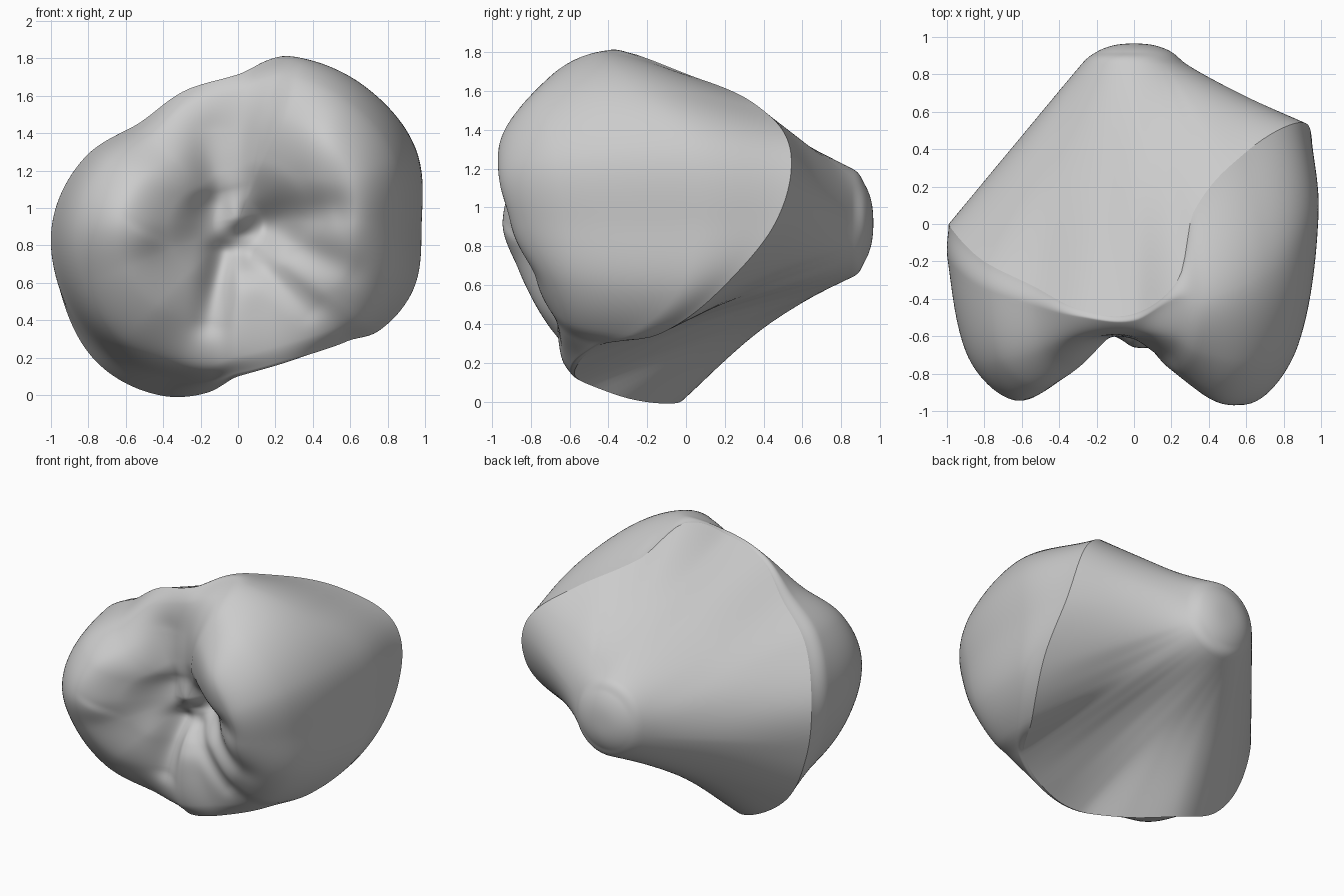
import bpy, bmesh, math
from mathutils import Vector

if "Cube" in bpy.data.objects:
    bpy.data.objects.remove(bpy.data.objects["Cube"])

CENTRE_Z = 0.92
AROUND = 220

# Outline by angle: angle, rim radius, rim y, widest radius, widest y, lobe front y
OUTLINE = [
    (0, .95, .46, .98, .05, -.91), (22.5, .94, .54, 1.03, 0, -.96),
    (45, .84, .38, 1, -.25, -.93), (67, .81, .06, .95, -.4, -.79),
    (75, .91, -.3, .92, -.4, -.7), (90, .79, -.48, .79, -.52, -.61),
    (112, .75, -.46, .76, -.5, -.63), (135, .74, -.34, .75, -.44, -.75),
    (157, .87, -.2, .89, -.34, -.88), (180, .98, -.02, .99, -.2, -.94),
    (202, 1.02, 0, 1.01, -.18, -.86), (225, 1.06, -.03, .99, -.2, -.75),
    (246, 1.01, -.03, .91, -.25, -.63), (260, .92, -.29, .86, -.39, -.62),
    (270, .82, -.53, .8, -.56, -.66), (292, .79, -.56, .78, -.59, -.66),
    (313, .85, -.42, .86, -.47, -.7), (322, .94, -.15, .94, -.3, -.74),
    (339, .98, .17, 1, -.05, -.81),
]

# Folds and swellings on the front: start x z, end x z, width, depth (plus sinks)
FOLDS = [
    ((.15, .9), (.5, .98), .11, .11), ((-.08, .76), (-.15, .4), .08, .1),
    ((.08, .74), (.38, .46), .07, .05), ((-.14, 1.08), (-.15, 1.4), .1, .04),
    ((.02, .85), (.04, .65), .07, .05), ((.3, .8), (.6, .66), .09, .04),
    ((0, .95), (-.03, 1.1), .08, -.05), ((-.5, .85), (-.48, .88), .1, -.02),
    ((.42, 1.15), (.48, 1.5), .12, -.02),
]


def hermite(a, b, c, d, ta, tb, tc, td, t):
    """Smooth interpolation between b and c."""
    u = (t - tb) / (tc - tb)
    m0 = (c - a) * ((tc - tb) / (tc - ta))
    m1 = (d - b) * ((tc - tb) / (td - tb))
    return ((1 + 2 * u) * (1 - u) ** 2 * b + u * (1 - u) ** 2 * m0
            + u * u * (3 - 2 * u) * c + u * u * (u - 1) * m1)


def outline_at(angle):
    n = len(OUTLINE)
    angle %= 360

    def row(i):
        r = OUTLINE[i % n]
        return r[0] + 360 * (i // n), r[1:]

    i = max(k for k in range(n) if OUTLINE[k][0] <= angle)
    keys = [row(i + k) for k in (-1, 0, 1, 2)]
    return [hermite(*(k[1][j] for k in keys), *(k[0] for k in keys), angle)
            for j in range(5)]


def smooth_path(points, steps):
    """Curve through (radius, y) points, spaced by chord length."""
    pts = [Vector(p) for p in points]
    pts = [2 * pts[0] - pts[1]] + pts + [Vector((-pts[-2].x, pts[-2].y))]
    times = [0]
    for a, b in zip(pts, pts[1:]):
        times.append(times[-1] + max((b - a).length, .004) ** .75)
    path = []
    for i in range(len(pts) - 3):
        t0, t1 = times[i + 1:i + 3]
        path += [hermite(*pts[i:i + 4], *times[i:i + 4], t0 + (t1 - t0) * k / steps)
                 for k in range(steps)]
    return path + [pts[-2]]


def fold_offset(x, z):
    p, total = Vector((x, z)), 0
    for start, end, width, depth in FOLDS:
        a, b = Vector(start), Vector(end)
        f = max(0, min(1, (p - a).dot(b - a) / (b - a).length_squared))
        fade = 1 - .6 * f
        total += depth * fade * math.exp(-((p - a.lerp(b, f)).length / width) ** 2)
    return total


def front_profile(angle):
    rim_r, rim_y, wide_r, wide_y, front_y = outline_at(angle)
    shoulder_y = wide_y + .7 * (front_y - wide_y)
    return smooth_path([(rim_r, rim_y), (wide_r, wide_y), (.89 * wide_r, shoulder_y),
                        (.65 * wide_r, front_y), (.38 * wide_r, front_y * .6 - .25),
                        (.14, -.57), (0, -.56)], 12)


def back_profile(angle):
    rim_r, rim_y = outline_at(angle)[:2]
    # Middle ring follows a softened rim so the taper stays even
    near = [outline_at(angle + d)[:2] for d in (-16, -8, 0, 8, 16)]
    mid_r, mid_y = (sum(v) / len(near) for v in zip(*near))
    sag = .05 * max(0, math.cos(math.radians(angle - 285))) - .015
    return smooth_path([(rim_r, rim_y), ((mid_r + .28) / 2 - sag, (mid_y + .85) / 2),
                        (.28, .855), (.2, .92), (.11, .955), (0, .965)], 10)


def build(name, profile, material, folded, flip):
    bm = bmesh.new()
    rings = []
    for k in range(AROUND):
        angle = 360 * k / AROUND
        c, s = math.cos(math.radians(angle)), math.sin(math.radians(angle))
        path = profile(angle)
        column = []
        for r, y in path[:-1]:
            x, z = r * c, CENTRE_Z + r * s
            if folded:
                y += fold_offset(x, z) * min(1, max(0, (-y - .4) * 6))
            column.append(bm.verts.new((x, y, z)))
        rings.append(column)
    tip_y = path[-1][1] + (fold_offset(0, CENTRE_Z) * .96 if folded else 0)
    tip = bm.verts.new((0, tip_y, CENTRE_Z))
    for k in range(AROUND):
        a, b = rings[k], rings[(k + 1) % AROUND]
        for i in range(len(a) - 1):
            bm.faces.new((a[i], b[i], b[i + 1], a[i + 1]))
        bm.faces.new((a[-1], b[-1], tip))
    if flip:
        bmesh.ops.reverse_faces(bm, faces=bm.faces)
    mesh = bpy.data.meshes.new(name)
    bm.to_mesh(mesh)
    bm.free()
    mesh.materials.append(material)
    mesh.polygons.foreach_set("use_smooth", [True] * len(mesh.polygons))
    obj = bpy.data.objects.new(name, mesh)
    bpy.context.collection.objects.link(obj)


grey = bpy.data.materials.new("plain grey")
grey.use_nodes = True
colour = (.6, .6, .6, 1)
grey.diffuse_color = colour
grey.node_tree.nodes["Principled BSDF"].inputs["Base Color"].default_value = colour

# Lumpy folded front and tapering back, meeting at the rim
build("folded_front", front_profile, grey, True, True)
build("tapered_back", back_profile, grey, False, False)
